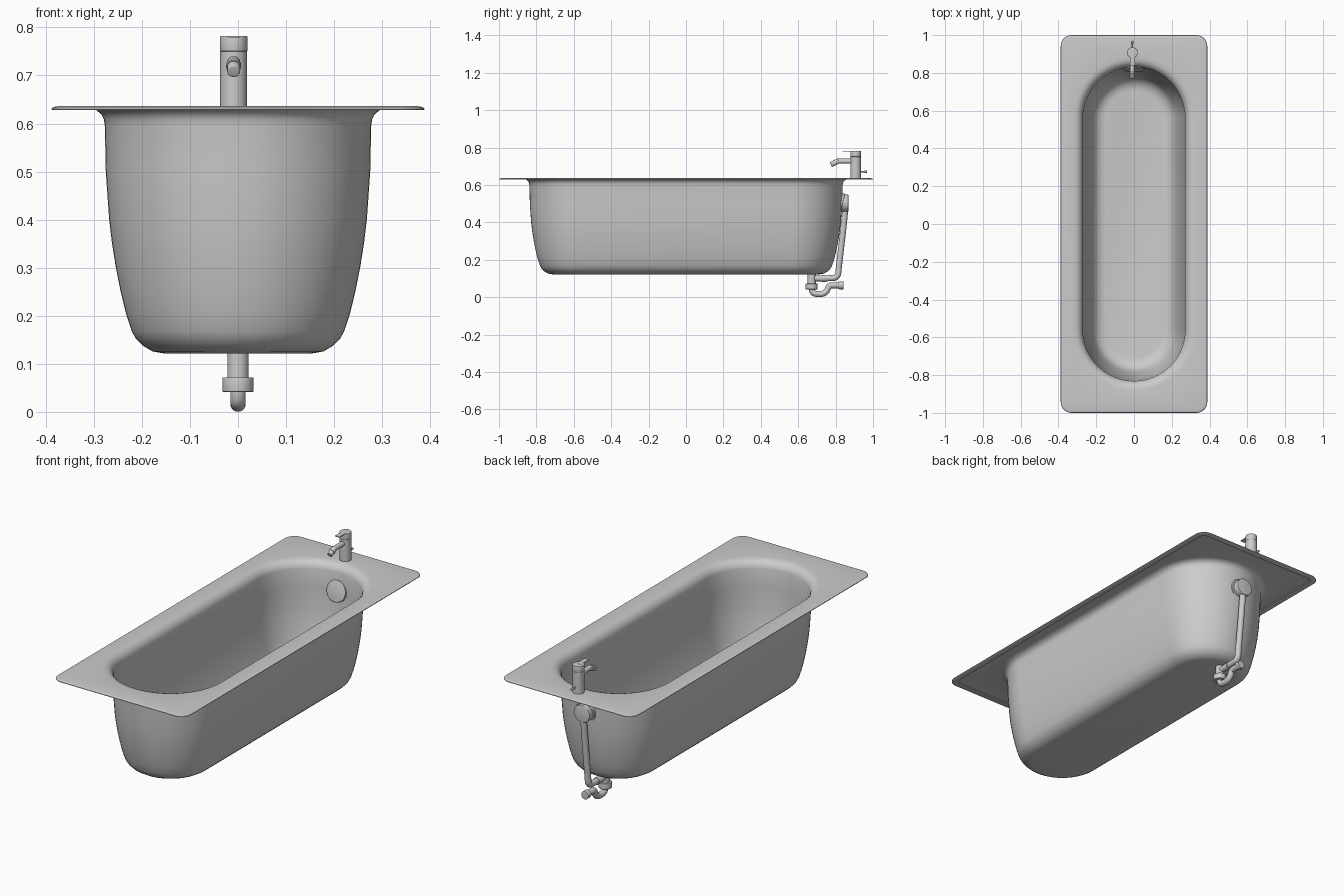
import bpy, bmesh, math
from mathutils import Vector

if "Cube" in bpy.data.objects:
    bpy.data.objects.remove(bpy.data.objects["Cube"], do_unlink=True)

GREY = (0.6, 0.6, 0.6, 1.0)
mat = bpy.data.materials.new("plain_grey")
mat.use_nodes = True
mat.diffuse_color = GREY
mat.node_tree.nodes["Principled BSDF"].inputs["Base Color"].default_value = GREY


def finish(obj, angle=40):
    """Assign the material and smooth everything except sharp edges."""
    obj.data.materials.clear()
    obj.data.materials.append(mat)
    bpy.ops.object.select_all(action='DESELECT')
    obj.select_set(True)
    bpy.context.view_layer.objects.active = obj
    bpy.ops.object.shade_smooth_by_angle(angle=math.radians(angle))
    return obj


def add_mesh(name, bm):
    mesh = bpy.data.meshes.new(name)
    bm.to_mesh(mesh)
    bm.free()
    obj = bpy.data.objects.new(name, mesh)
    bpy.context.collection.objects.link(obj)
    return finish(obj)


def rod(name, start, end, radius, sides=32, bevel=0.0):
    """Cylinder between two points, with optionally rounded end edges."""
    a, b = Vector(start), Vector(end)
    bm = bmesh.new()
    bmesh.ops.create_cone(bm, cap_ends=True, segments=sides, radius1=radius,
                          radius2=radius, depth=(b - a).length)
    if bevel:
        rims = [e for e in bm.edges if any(len(f.verts) > 4 for f in e.link_faces)]
        bmesh.ops.bevel(bm, geom=rims, offset=bevel, segments=3,
                        profile=0.5, affect='EDGES')
    turn = Vector((0, 0, 1)).rotation_difference(b - a).to_matrix()
    for v in bm.verts:
        v.co = turn @ v.co + (a + b) / 2
    return add_mesh(name, bm)


def pipe(name, path, radius, x=0.0):
    """Round tube along a smooth path of (y, z) points."""
    curve = bpy.data.curves.new(name, 'CURVE')
    curve.dimensions = '3D'
    curve.bevel_depth = radius
    curve.bevel_resolution = 6
    curve.use_fill_caps = True
    spline = curve.splines.new('NURBS')
    spline.points.add(len(path) - 1)
    for point, (y, z) in zip(spline.points, path):
        point.co = (x, y, z, 1)
    spline.use_endpoint_u = True
    spline.order_u = 3
    spline.resolution_u = 8
    obj = bpy.data.objects.new(name, curve)
    bpy.context.collection.objects.link(obj)
    bpy.ops.object.select_all(action='DESELECT')
    obj.select_set(True)
    bpy.context.view_layer.objects.active = obj
    bpy.ops.object.convert(target='MESH')
    return finish(bpy.context.view_layer.objects.active)


def box(name, centre, size):
    bm = bmesh.new()
    bmesh.ops.create_cube(bm, size=1)
    for v in bm.verts:
        v.co = Vector(c * s for c, s in zip(v.co, size)) + Vector(centre)
    return add_mesh(name, bm)


# Bathtub shell: oval rings for the basin, rounded rectangles for the rim
QUARTER = 16


def ring(bm, cx, cy, r, z):
    verts = []
    for k, (sx, sy) in enumerate(((1, 1), (-1, 1), (-1, -1), (1, -1))):
        for i in range(QUARTER + 1):
            a = math.pi / 2 * (k + i / QUARTER)
            verts.append(bm.verts.new((sx * cx + r * math.cos(a),
                                       sy * cy + r * math.sin(a), z)))
    return verts


WALL = [(0.155, 0.122), (0.178, 0.126), (0.198, 0.138), (0.212, 0.152),
        (0.221, 0.168), (0.233, 0.205), (0.244, 0.25), (0.254, 0.3),
        (0.262, 0.35), (0.268, 0.4), (0.275, 0.5), (0.277, 0.595)]
INNER_LIP = [(0.276, 0.61), (0.284, 0.621), (0.295, 0.63), (0.309, 0.6345), (0.325, 0.636)]
OUTER_LIP = [(0.31, 0.632), (0.295, 0.628), (0.284, 0.619), (0.279, 0.609)]
RIM = [(0.014, 0.636), (0.006, 0.6345), (0.001, 0.632), (0.0, 0.6295),
       (0.002, 0.628), (0.032, 0.628), (0.033, 0.632)]

THICK = 0.006
bm = bmesh.new()
rings = [ring(bm, 0, 0.56, r - THICK, z + THICK * (1 - i / len(WALL)))
         for i, (r, z) in enumerate(WALL)]
rings += [ring(bm, 0, 0.56, r, z) for r, z in INNER_LIP]
rings += [ring(bm, 0.33, 0.942, 0.058 - inset, z) for inset, z in RIM]
rings += [ring(bm, 0, 0.56, r, z) for r, z in OUTER_LIP + WALL[::-1]]
for low, high in zip(rings, rings[1:]):
    n = len(low)
    for i in range(n):
        j = (i + 1) % n
        bm.faces.new((low[i], low[j], high[j], high[i]))
bm.faces.new(rings[0])
bm.faces.new(rings[-1])
bmesh.ops.remove_doubles(bm, verts=bm.verts, dist=0.00001)
bmesh.ops.recalc_face_normals(bm, faces=bm.faces)
add_mesh("bathtub_shell", bm)

# Tap: body, cap, lever, spout, nozzle and rear control pin
TX, TY = -0.009, 0.907
rod("tap_body", (TX, TY, 0.634), (TX, TY, 0.75), 0.028)
rod("tap_cap", (TX, TY, 0.75), (TX, TY, 0.782), 0.0285, bevel=0.002)
box("tap_lever", (TX, 0.872, 0.7805), (0.026, 0.068, 0.004))
rod("tap_spout", (TX, TY, 0.727), (TX, 0.808, 0.727), 0.013)
rod("tap_nozzle", (TX, 0.816, 0.729), (TX, 0.775, 0.708), 0.0135, bevel=0.002)
rod("tap_nozzle_ring", (TX, 0.801, 0.7215), (TX, 0.793, 0.7175), 0.0155)
rod("tap_rear_pin", (TX, TY, 0.67), (TX, 0.958, 0.67), 0.004, sides=16)
rod("tap_rear_knob", (TX, 0.954, 0.67), (TX, 0.968, 0.67), 0.006, sides=16, bevel=0.002)

# Overflow: cover inside, housing outside, pipe down to the drain
rod("overflow_cover", (0, 0.838, 0.5), (0, 0.814, 0.505), 0.055, sides=48, bevel=0.003)
rod("overflow_housing", (0, 0.825, 0.502), (0, 0.868, 0.502), 0.046, sides=48, bevel=0.003)
pipe("overflow_pipe", [(0.853, 0.49), (0.849, 0.43), (0.817, 0.16),
                       (0.812, 0.105), (0.765, 0.1), (0.672, 0.1)], 0.016)
rod("overflow_pipe_collar", (0, 0.745, 0.1), (0, 0.725, 0.1), 0.0185)

# Drain: cross grate in the floor, pipe and nut below, trap with outlet
DY, FLOOR = 0.68, 0.128
rod("drain_flange", (0, DY, FLOOR - 0.004), (0, DY, FLOOR + 0.002), 0.025)
box("drain_bar_across", (0, DY, FLOOR + 0.003), (0.044, 0.007, 0.004))
box("drain_bar_along", (0, DY, FLOOR + 0.003), (0.007, 0.044, 0.004))
rod("drain_pipe", (0, 0.672, 0.126), (0, 0.672, 0.06), 0.022)
rod("drain_nut", (0, 0.672, 0.072), (0, 0.672, 0.042), 0.032, bevel=0.0015)
pipe("drain_trap", [(0.672, 0.06), (0.672, 0.03), (0.69, 0.0165), (0.735, 0.0165),
                    (0.755, 0.035), (0.765, 0.063), (0.79, 0.063), (0.835, 0.063)], 0.016)
rod("trap_outlet_collar", (0, 0.816, 0.063), (0, 0.842, 0.063), 0.021, bevel=0.0015)
